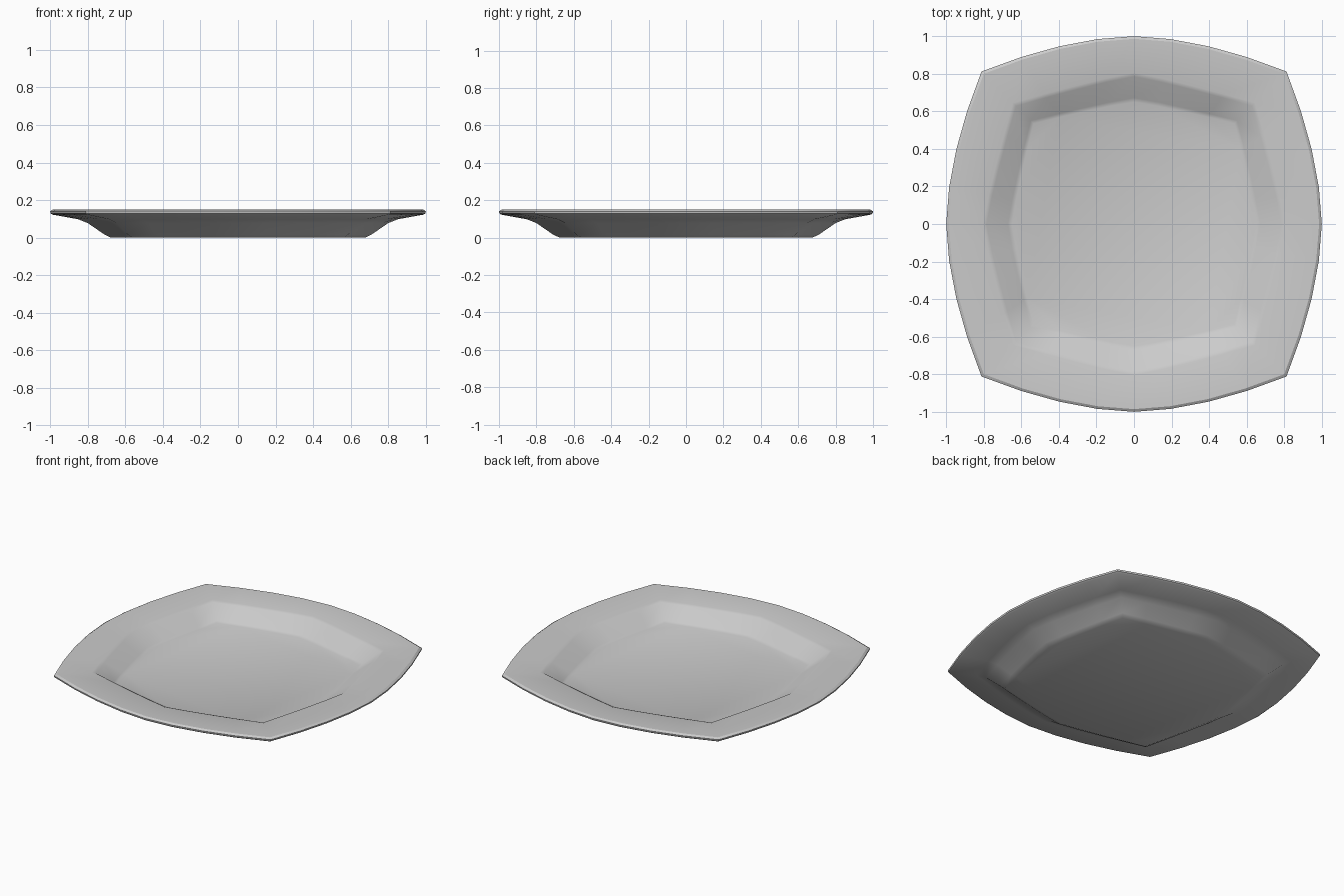
import bpy, bmesh, math

old = bpy.data.objects.get("Cube")
if old:
    bpy.data.objects.remove(old)

# Single glaze colour
glaze = bpy.data.materials.new("grey_glaze")
glaze.use_nodes = True
GREY = (0.6, 0.6, 0.6, 1.0)
glaze.diffuse_color = GREY
glaze.node_tree.nodes["Principled BSDF"].inputs["Base Color"].default_value = GREY

# Steps along half a side, from its middle (0) to the corner (1)
STEPS = [0, 0.24, 0.49, 0.74, 1]


def ring_points(middle, corner, bow):
    """Rounded square: sides bow out from the corners to the middle."""
    half = [(corner * t, middle - (middle - corner) * t ** bow) for t in STEPS]
    side = [(-x, y) for x, y in reversed(half[1:])] + half[:-1]
    points = []
    for quarter in range(4):
        a = -quarter * math.pi / 2
        points += [(x * math.cos(a) - y * math.sin(a),
                    x * math.sin(a) + y * math.cos(a)) for x, y in side]
    return points


# Cross-section from inner floor, over the rim, to the foot:
# distance at side middle, distance at corner, height, bow
SECTION = [
    (0.650, 0.535, 0.059, 1.15),  # floor edge
    (0.672, 0.550, 0.066, 1.15),
    (0.785, 0.628, 0.138, 1.15),  # inner wall top
    (0.805, 0.645, 0.144, 1.15),
    (0.986, 0.800, 0.150, 1.75),  # rim top
    (1.000, 0.812, 0.141, 1.75),  # rim edge
    (0.998, 0.810, 0.130, 1.75),
    (0.988, 0.802, 0.123, 1.75),
    (0.850, 0.685, 0.098, 1.40),  # underside
    (0.800, 0.645, 0.078, 1.20),
    (0.710, 0.585, 0.016, 1.15),
    (0.675, 0.560, 0.000, 1.15),  # foot
]

bm = bmesh.new()
rings = [[bm.verts.new((x, y, z)) for x, y in ring_points(m, c, bow)]
         for m, c, z, bow in SECTION]
for a, b in zip(rings, rings[1:]):
    n = len(a)
    for i in range(n):
        j = (i + 1) % n
        bm.faces.new((a[i], a[j], b[j], b[i]))
# Flat floor and flat foot
bm.faces.new(rings[0])
bm.faces.new(rings[-1])
bmesh.ops.recalc_face_normals(bm, faces=bm.faces)

mesh = bpy.data.meshes.new("square_plate")
bm.to_mesh(mesh)
bm.free()
mesh.materials.append(glaze)
plate = bpy.data.objects.new("square_plate", mesh)
bpy.context.collection.objects.link(plate)

# Smooth shading with the crisp edges kept
bpy.ops.object.select_all(action='DESELECT')
plate.select_set(True)
bpy.context.view_layer.objects.active = plate
bpy.ops.object.shade_smooth_by_angle(angle=math.radians(30))
